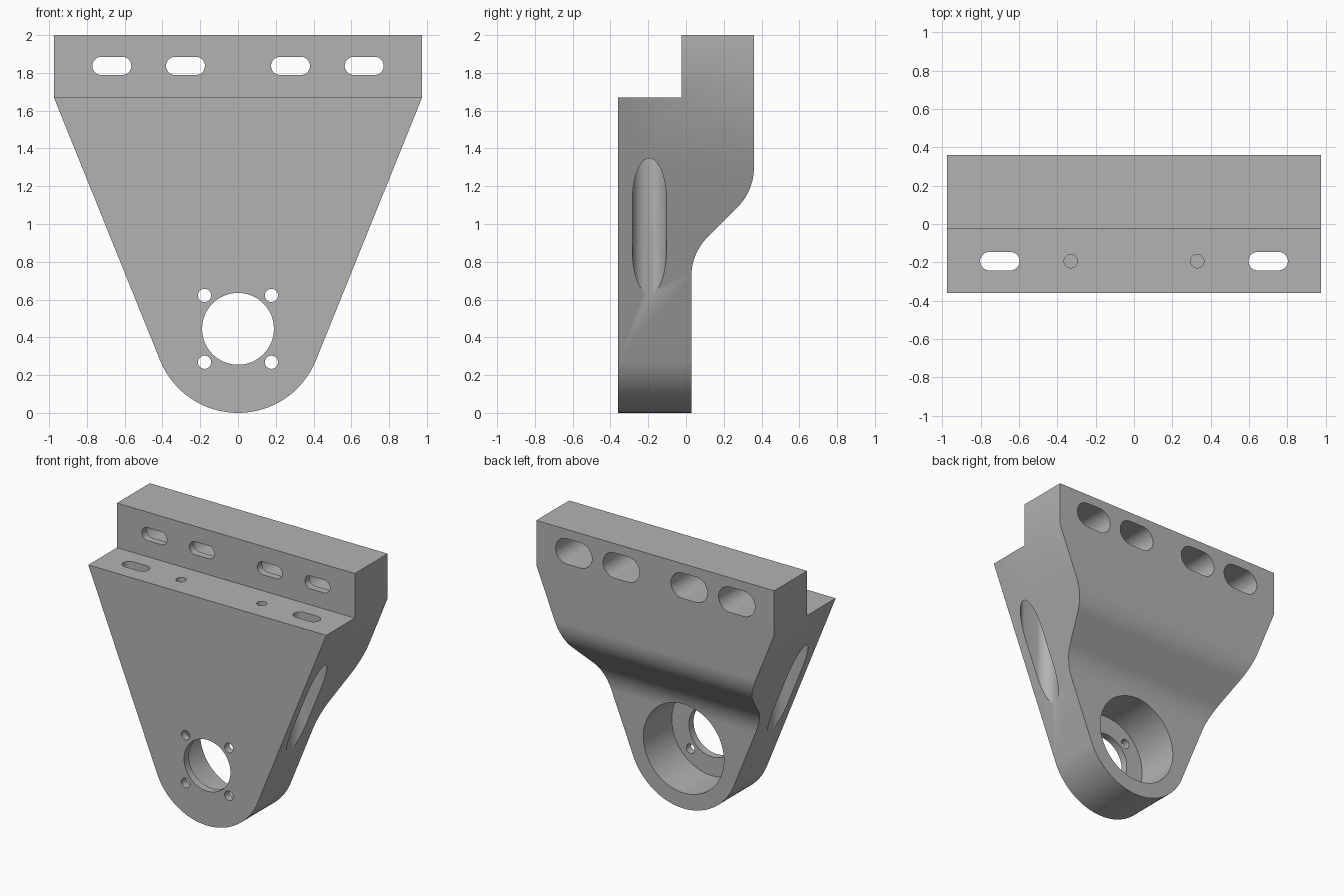
import bpy, bmesh
from math import cos, sin, pi, radians, atan2

if "Cube" in bpy.data.objects:
    bpy.data.objects.remove(bpy.data.objects["Cube"])

# Main sizes
TOP, LEDGE = 2.0, 1.67          # top of block, height of the front ledge
HALF_W = 0.975                  # half width at the top
FRONT, BACK = -0.36, 0.36
STEP, NECK = -0.025, 0.028      # back of the ledge, back of the lower neck
BORE_Z, NOSE_R = 0.445, 0.445   # centre and radius of the rounded nose
SKIN = 0.055                    # material left in front of each pocket


def arc(cx, cy, r, a0, a1, n):
    return [(cx + r * cos(a0 + (a1 - a0) * i / n),
             cy + r * sin(a0 + (a1 - a0) * i / n)) for i in range(n + 1)]


def circle(cx, cy, r, n=64):
    return arc(cx, cy, r, 0, 2 * pi, n)[:-1]


def slot(cx, cy, r, half=0.055, n=20):
    """Rounded slot lying along the first axis."""
    return (arc(cx + half, cy, r, -pi / 2, pi / 2, n)
            + arc(cx - half, cy, r, pi / 2, 3 * pi / 2, n))


def prism(name, pts, axis, lo, hi):
    """Extrude a 2D outline along the named axis from lo to hi."""
    place = {'x': lambda a, b, t: (t, a, b),
             'y': lambda a, b, t: (a, t, b),
             'z': lambda a, b, t: (a, b, t)}[axis]
    bm = bmesh.new()
    v0 = [bm.verts.new(place(a, b, lo)) for a, b in pts]
    v1 = [bm.verts.new(place(a, b, hi)) for a, b in pts]
    bm.faces.new(v0)
    bm.faces.new(v1[::-1])
    for i in range(len(pts)):
        j = (i + 1) % len(pts)
        bm.faces.new((v0[i], v1[i], v1[j], v0[j]))
    bmesh.ops.recalc_face_normals(bm, faces=bm.faces)
    me = bpy.data.meshes.new(name)
    bm.to_mesh(me)
    bm.free()
    ob = bpy.data.objects.new(name, me)
    bpy.context.collection.objects.link(ob)
    return ob


def combine(ob, tool, op):
    """Apply a boolean and remove the tool."""
    mod = ob.modifiers.new("cut", 'BOOLEAN')
    mod.operation, mod.solver, mod.object = op, 'EXACT', tool
    bpy.context.view_layer.update()
    dg = bpy.context.evaluated_depsgraph_get()
    me = bpy.data.meshes.new_from_object(ob.evaluated_get(dg))
    ob.modifiers.clear()
    ob.data = me
    bpy.data.objects.remove(tool)


# Body: side profile with the ledge and the S-curved back
R = 0.3
side = [(FRONT, -0.2), (FRONT, LEDGE), (STEP, LEDGE), (STEP, TOP), (BACK, TOP)]
side += arc(BACK - R, 1.30, R, 0, -pi / 4, 16)
side += arc(NECK + R, 0.72, R, 3 * pi / 4, pi, 16)
side += [(NECK, -0.2)]
body = prism("bracket_body", side, 'x', -1.2, 1.2)

# Front outline: tapered sides tangent to the rounded nose
tang = atan2(-0.379, 0.925)
front = [(HALF_W, 2.3), (HALF_W, LEDGE)]
front += arc(0, BORE_Z, NOSE_R, tang, -pi - tang, 64)
front += [(-HALF_W, LEDGE), (-HALF_W, 2.3)]
combine(body, prism("outline", front, 'y', -1, 1), 'INTERSECT')

cuts = []
# Large bore from the back, smaller hole through the front skin
cuts.append((circle(0, BORE_Z, 0.33, 96), 'y', FRONT + SKIN, 0.8))
cuts.append((circle(0, BORE_Z, 0.19, 80), 'y', -0.6, 0.0))
for s in (-1, 1):
    # Four screw holes around the bore
    for t in (-1, 1):
        cuts.append((circle(s * 0.177, BORE_Z + t * 0.177, 0.035, 28), 'y', -0.6, 0.0))
    # Upper slots with wide pockets from the back
    for x in (0.278, 0.668):
        cuts.append((slot(s * x, 1.837, 0.094), 'y', STEP + SKIN, 0.8))
        cuts.append((slot(s * x, 1.837, 0.048), 'y', -0.6, 0.15))
    # Ledge slots with wide pockets that break out of the tapered sides
    cuts.append((slot(s * 0.70, -0.194, 0.09), 'z', 0.3, LEDGE - SKIN))
    cuts.append((slot(s * 0.70, -0.194, 0.048), 'z', 1.5, 1.9))
    # Blind pin holes in the ledge
    cuts.append((circle(s * 0.33, -0.194, 0.035, 28), 'z', LEDGE - 0.2, 1.9))
for pts, axis, lo, hi in cuts:
    combine(body, prism("cutter", pts, axis, lo, hi), 'DIFFERENCE')

# One plain grey for the whole part
grey = bpy.data.materials.new("plain_grey")
grey.diffuse_color = (0.45, 0.45, 0.45, 1)
grey.use_nodes = True
grey.node_tree.nodes["Principled BSDF"].inputs["Base Color"].default_value = grey.diffuse_color
body.data.materials.clear()
body.data.materials.append(grey)
for p in body.data.polygons:
    p.material_index = 0

bpy.context.view_layer.objects.active = body
body.select_set(True)
bpy.ops.object.shade_smooth_by_angle(angle=radians(25))
